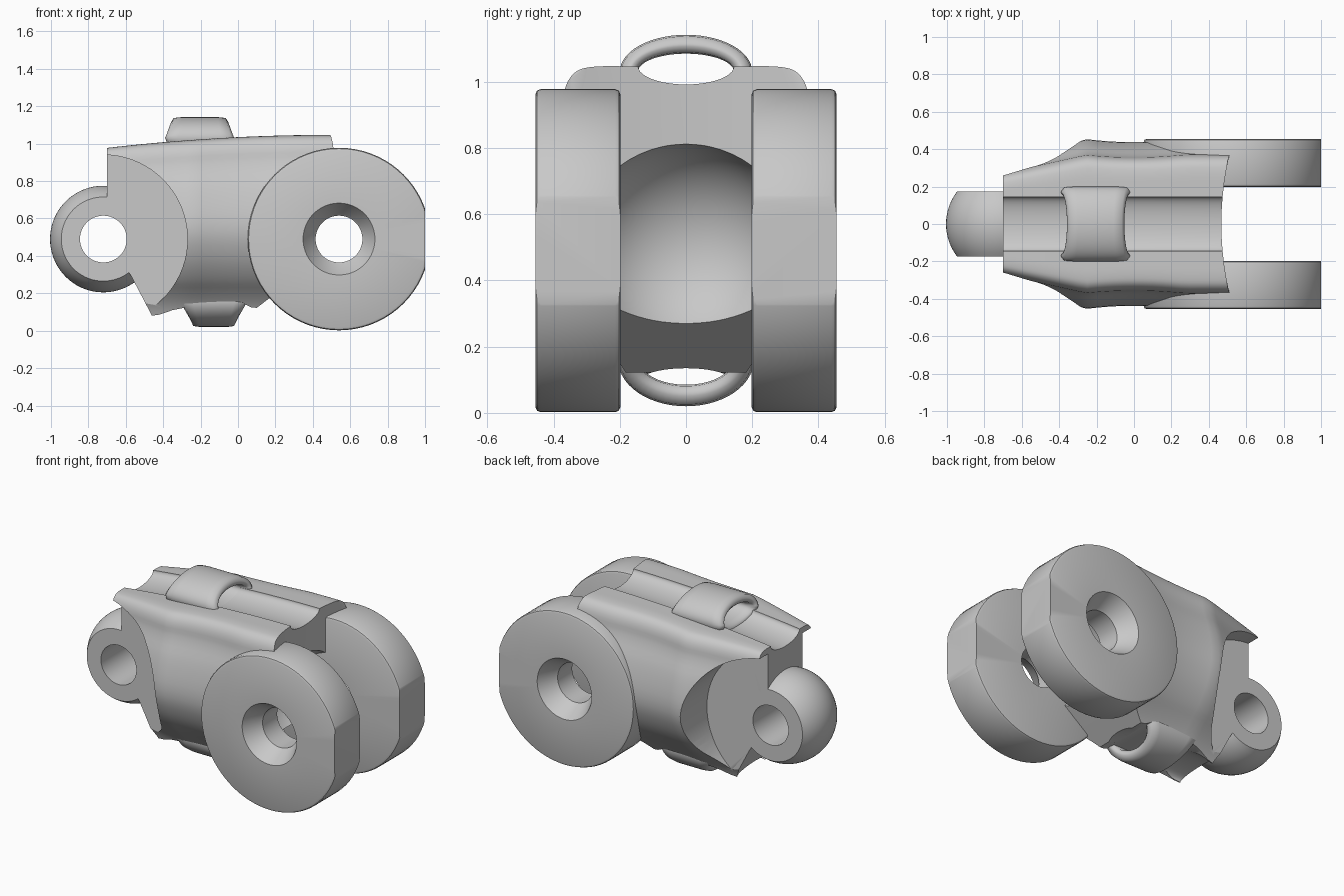
import bpy, bmesh, math
from mathutils import Vector

if "Cube" in bpy.data.objects:
    bpy.data.objects.remove(bpy.data.objects["Cube"])

grey = bpy.data.materials.new("light_grey")
grey.use_nodes = True
colour = (0.58, 0.58, 0.58, 1)
grey.diffuse_color = colour
grey.node_tree.nodes["Principled BSDF"].inputs["Base Color"].default_value = colour

KNOB = (-0.72, 0.49)    # x, z of the knuckle pin
FORK = (0.54, 0.49)     # x, z of the fork pin
WEB = 0.175             # half thickness of the tongue
STEPS = 72


def turn(n):
    return [2 * math.pi * i / n for i in range(n)]


def round_corners(pts, ratio, times):
    """Cut the corners of a closed 2D loop."""
    for _ in range(times):
        out = []
        for i, a in enumerate(pts):
            a, b = Vector(a), Vector(pts[(i + 1) % len(pts)])
            out += [a.lerp(b, ratio), b.lerp(a, ratio)]
        pts = out
    return [tuple(p) for p in pts]


def loft(name, rings, wrap=False):
    """Skin closed loops, joined end to end or capped."""
    bm = bmesh.new()
    rows = [[bm.verts.new(p) for p in ring] for ring in rings]
    n = len(rows[0])
    pairs = list(zip(rows, rows[1:])) + ([(rows[-1], rows[0])] if wrap else [])
    for a, b in pairs:
        for i in range(n):
            j = (i + 1) % n
            bm.faces.new((a[i], a[j], b[j], b[i]))
    if not wrap:
        bm.faces.new(rows[0][::-1])
        bm.faces.new(rows[-1])
    bmesh.ops.recalc_face_normals(bm, faces=bm.faces)
    mesh = bpy.data.meshes.new(name)
    bm.to_mesh(mesh)
    bm.free()
    mesh.materials.append(grey)
    obj = bpy.data.objects.new(name, mesh)
    bpy.context.collection.objects.link(obj)
    return obj


def revolve(name, centre, profile):
    """Spin a closed (radius, y) loop about an axis along y."""
    return loft(name, [[(centre[0] + r * math.cos(t), y, centre[1] + r * math.sin(t))
                        for r, y in profile] for t in turn(STEPS)], wrap=True)


def cylinder(name, centre, r, y0, y1):
    return loft(name, [[(centre[0] + r * math.cos(t), y, centre[1] + r * math.sin(t))
                        for t in turn(STEPS)] for y in (y0, y1)])


def activate(obj):
    bpy.ops.object.select_all(action='DESELECT')
    obj.select_set(True)
    bpy.context.view_layer.objects.active = obj


def carve(obj, tool, operation='DIFFERENCE'):
    tool.hide_render = True
    activate(obj)
    mod = obj.modifiers.new("carve", 'BOOLEAN')
    mod.operation, mod.object, mod.solver = operation, tool, 'EXACT'
    bpy.ops.object.modifier_apply(modifier=mod.name)
    bpy.data.objects.remove(tool)


def smooth(obj, degrees=32):
    activate(obj)
    bpy.ops.object.shade_smooth_by_angle(angle=math.radians(degrees))


def sag(x):
    """Drop of the top surface toward the knuckle end."""
    return -0.07 * ((0.5 - x) / 1.2) ** 2


# Body: a rounded section, slightly waisted, that narrows toward the knuckle
half = [(0.15, 0.05), (0.19, 0.13), (0.25, 0.2), (0.34, 0.28), (0.42, 0.4), (0.465, 0.55),
        (0.43, 0.76), (0.375, 0.9), (0.368, 0.985), (0.335, 1.035), (0.28, 1.047), (0.2, 1.047)]
section = round_corners(half + [(-y, z) for y, z in reversed(half)], 0.25, 2)
rings = []
for x in [-0.8 + 0.05 * i for i in range(29)]:
    waist = 0.96 + 0.04 * min(1, (x / 0.27) ** 2)
    narrow = waist - 0.6 * max(0, -0.25 - x)
    rings.append([(x, y * narrow, z + sag(x) * max(0, z - 0.5) / 0.55) for y, z in section])
body = loft("body", rings)

# Side outline of the body
outline = [(-0.7, 1.3), (-0.7, 0.5), (-0.57, 0.29), (-0.46, 0.08), (-0.42, 0.086),
           (-0.35, 0.11), (-0.25, 0.13), (0.03, 0.145), (0.07, 0.125), (0.1, 0.122),
           (0.294, 0.27), (0.5, 0.43), (0.515, 0.97), (0.495, 1.05), (0.49, 1.3)]
carve(body, loft("outline", [[(x, y, z) for x, z in outline] for y in (-0.6, 0.6)]),
      'INTERSECT')

# Hollowed fork end, curved as seen from above
carve(body, loft("end_cut", [[(2.067 + 1.6 * math.cos(t), 1.6 * math.sin(t), z)
                              for t in turn(144)] for z in (-0.2, 1.4)]))

# Clearance beside the tongue, and seats for the fork discs
for s in (1, -1):
    carve(body, cylinder("tongue_cut", KNOB, 0.45, s * WEB, s * 0.7))
    carve(body, cylinder("disc_cut", FORK, 0.45, s * 0.22, s * 0.7))
carve(body, cylinder("pin_cut", KNOB, 0.2, -0.4, 0.4))

# Ball socket between the discs
bpy.ops.mesh.primitive_uv_sphere_add(segments=64, ring_count=32, radius=0.33,
                                     location=(FORK[0], 0, FORK[1]))
carve(body, bpy.context.object)

# Cord channels along the top and the underside
for name, z0, depth, follow in (("top_channel", 1.047, 0.055, 1),
                                ("lower_channel", 0.092, 0.043, 0)):
    carve(body, loft(name, [[(x, 0.145 * math.cos(t), z0 + follow * sag(x) + depth * math.sin(t))
                             for t in turn(40)] for x in [-0.95 + 0.1 * i for i in range(18)]]))

# Knuckle: a ball cut flat on both sides with a pin hole, merged into the tongue
ball = 0.285
arc = [(math.sqrt(ball ** 2 - y * y), y) for y in [WEB * (1 - i / 7) for i in range(15)]]
carve(body, revolve("knuckle", KNOB, [(0.125, WEB)] + arc + [(0.125, -WEB)]), 'UNION')
smooth(body)

# Fork discs: soft rims, countersunk outside, cut flat at the tip
R, IN, OUT, B = 0.488, 0.198, 0.455, 0.016
rim = [(0.125, IN), (R - B, IN), (R - 0.3 * B, IN + 0.3 * B), (R, IN + B),
       (R, OUT - B), (R - 0.3 * B, OUT - 0.3 * B), (R - B, OUT),
       (0.192, OUT), (0.135, OUT - 0.1), (0.125, OUT - 0.11)]
for s, side in ((1, "back"), (-1, "front")):
    disc = revolve(side + "_fork_disc", FORK, [(r, s * y) for r, y in rim])
    bpy.ops.mesh.primitive_cube_add(size=2, location=(2, 0, 0.5))
    carve(disc, bpy.context.object)
    smooth(disc)


# Cord loops: flattened rings with soft edges that flare into the body
def cord_loop(name, cx, cz, inner, outer, crown, flare):
    edge = [(-1.06, 0.45), (-0.95, 0), (0.95, 0), (1.06, 0.45), (0.93, 1), (-0.93, 1)]
    corners = round_corners(edge, 0.15, 1)
    rings = []
    for t in turn(56):
        width = crown + flare * (1 - abs(math.sin(t)))
        rings.append([(cx + u * width,
                       (inner[0] + (outer[0] - inner[0]) * k) * math.cos(t),
                       cz + (inner[1] + (outer[1] - inner[1]) * k) * math.sin(t))
                      for u, k in corners])
    smooth(loft(name, rings, wrap=True), 65)


cord_loop("top_cord_loop", -0.205, 1.03, (0.145, 0.055), (0.2, 0.112), 0.147, 0.03)
cord_loop("lower_cord_loop", -0.13, 0.16, (0.14, 0.075), (0.205, 0.14), 0.115, 0.06)
